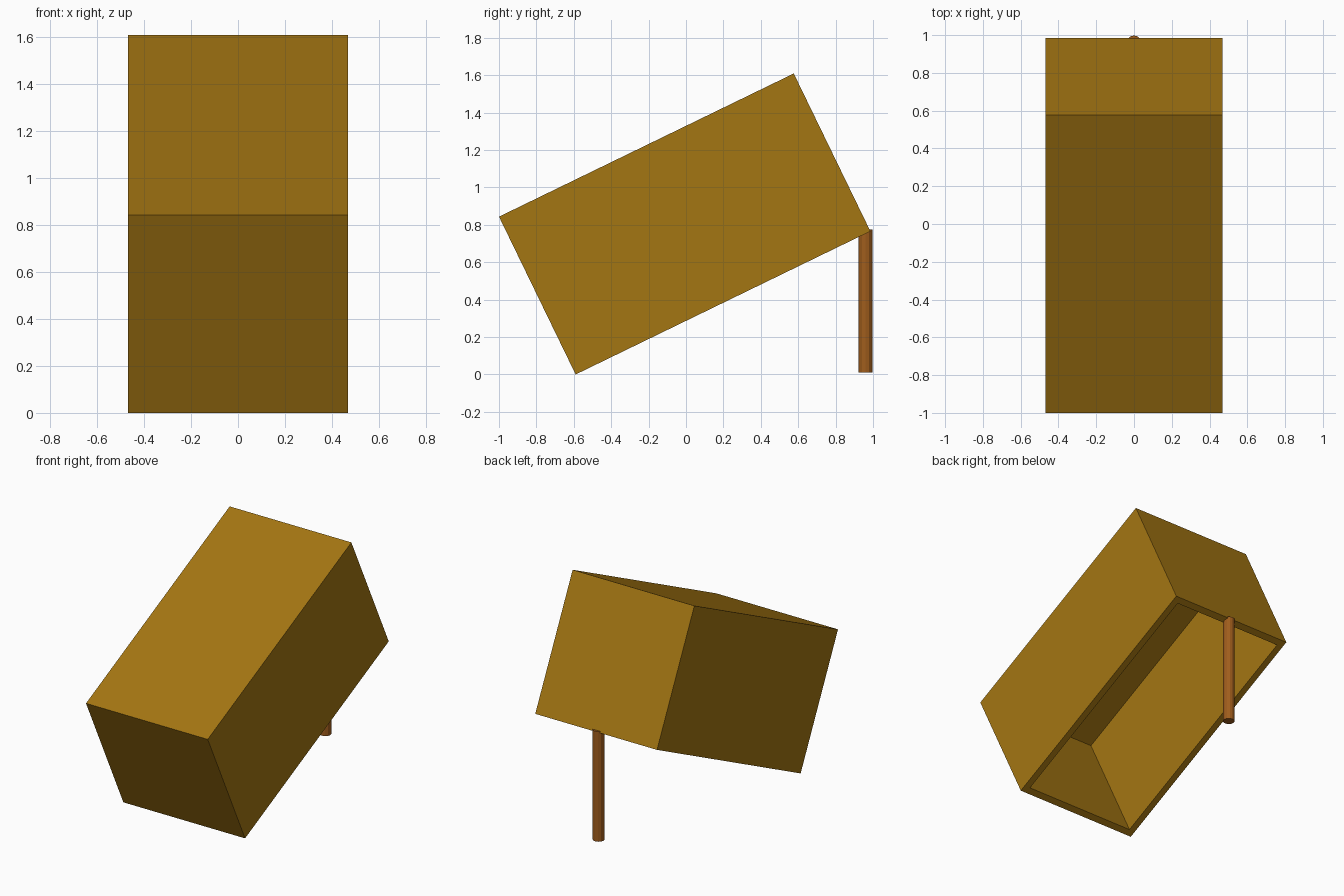
import bpy, bmesh
from math import atan2
from mathutils import Matrix, Vector

if "Cube" in bpy.data.objects:
    bpy.data.objects.remove(bpy.data.objects["Cube"])


def material(name, color):
    m = bpy.data.materials.new(name)
    m.diffuse_color = (*color, 1)
    m.use_nodes = True
    m.node_tree.nodes["Principled BSDF"].inputs["Base Color"].default_value = m.diffuse_color
    return m


def finish(bm, name, mat):
    bmesh.ops.recalc_face_normals(bm, faces=bm.faces)
    me = bpy.data.meshes.new(name)
    bm.to_mesh(me)
    bm.free()
    ob = bpy.data.objects.new(name, me)
    me.materials.append(mat)
    bpy.context.collection.objects.link(ob)
    return ob


# Box trap: open-bottomed box pivoting on its lower front edge
WIDTH, LENGTH, HEIGHT, WALL = 0.935, 1.752, 0.938, 0.045
tilt = atan2(0.765, 1.575)
bm = bmesh.new()
bmesh.ops.create_cube(bm, size=1)
bmesh.ops.scale(bm, vec=(WIDTH, LENGTH, HEIGHT), verts=bm.verts)
bmesh.ops.translate(bm, vec=(0, LENGTH / 2, HEIGHT / 2), verts=bm.verts)

# Hollow: inset the underside, then push it up into the box
bm.normal_update()
bottom = min(bm.faces, key=lambda f: f.calc_center_median().z)
bmesh.ops.inset_region(bm, faces=[bottom], thickness=WALL, use_even_offset=True)
bmesh.ops.translate(bm, vec=(0, 0, 0), verts=bottom.verts)
cavity = bmesh.ops.extrude_discrete_faces(bm, faces=[bottom])["faces"][0]
bmesh.ops.translate(bm, vec=(0, 0, HEIGHT - WALL), verts=cavity.verts)
box = finish(bm, "tilted_box", material("box_tan", (0.37, 0.18, 0.006)))
box.location = (0, -0.59, 0)
box.rotation_euler = (tilt, 0, 0)

# Prop stick under the raised back edge
bottom_z, top_z, radius = 0.01, 0.775, 0.038
bm = bmesh.new()
bmesh.ops.create_cone(bm, cap_ends=True, segments=12, radius1=radius, radius2=radius,
                      depth=top_z - bottom_z,
                      matrix=Matrix.Translation(Vector((0, 0.96, (bottom_z + top_z) / 2))))
finish(bm, "prop_stick", material("stick_brown", (0.35, 0.11, 0.012)))
